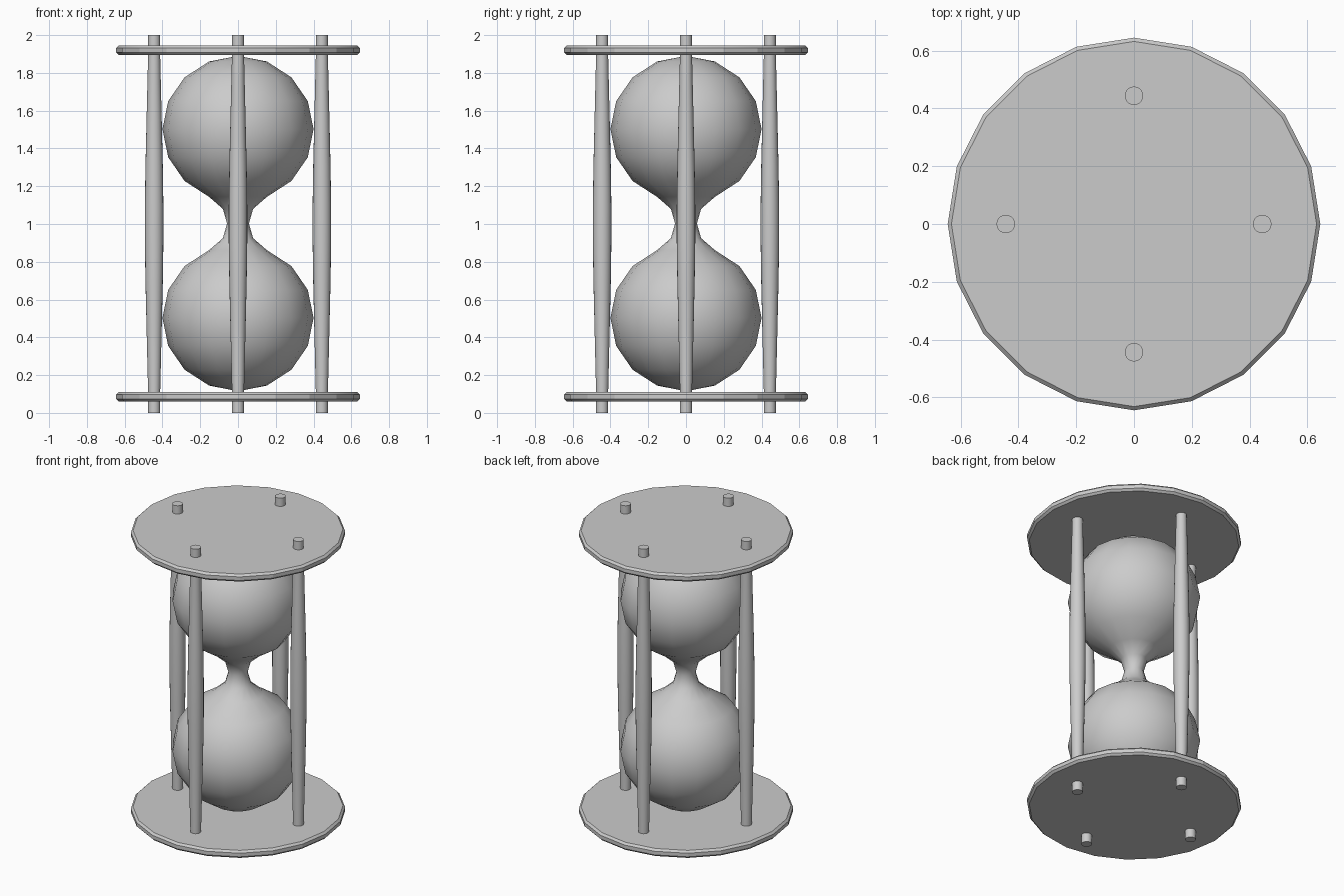
import bpy
import bmesh
from math import cos, sin, pi, radians
from mathutils import Matrix, Vector

cube = bpy.data.objects.get("Cube")
if cube:
    bpy.data.objects.remove(cube, do_unlink=True)

grey = bpy.data.materials.new("plain grey")
grey.use_nodes = True
colour = (0.6, 0.6, 0.6, 1)
grey.diffuse_color = colour
grey.node_tree.nodes["Principled BSDF"].inputs["Base Color"].default_value = colour


def lathe(name, profile, sides, angle, location=(0, 0, 0)):
    """Spin a closed (radius, height) profile around z."""
    bm = bmesh.new()
    verts = [bm.verts.new((r, 0, z)) for r, z in profile]
    edges = [bm.edges.new(pair) for pair in zip(verts, verts[1:])]
    bmesh.ops.spin(bm, geom=verts + edges, cent=(0, 0, 0), axis=(0, 0, 1),
                   angle=2 * pi, steps=sides, use_merge=True)
    bmesh.ops.remove_doubles(bm, verts=bm.verts, dist=0.0005)
    bmesh.ops.recalc_face_normals(bm, faces=bm.faces)
    mesh = bpy.data.meshes.new(name)
    bm.to_mesh(mesh)
    bm.free()
    obj = bpy.data.objects.new(name, mesh)
    obj.location = location
    bpy.context.collection.objects.link(obj)
    mesh.materials.append(grey)
    bpy.ops.object.select_all(action='DESELECT')
    obj.select_set(True)
    bpy.context.view_layer.objects.active = obj
    bpy.ops.object.shade_smooth_by_angle(angle=radians(angle))
    return obj


# End plates with bevelled rims
rim = [(0, -0.025), (0.632, -0.025), (0.645, -0.012),
       (0.645, 0.012), (0.632, 0.025), (0, 0.025)]
for name, z in (("bottom_plate", 0.085), ("top_plate", 1.92)):
    lathe(name, rim, 20, 15, (0, 0, z))

# Glass: two round bulbs joined by a narrow neck
lower = [(0.4 * sin(a), 0.503 - 0.388 * cos(a))
         for a in (i * pi / 8 for i in range(8))]
lower.append((0.08, 0.925))
upper = [(r, 2.005 - z) for r, z in reversed(lower)]
lathe("glass_bulbs", lower + [(0.058, 1.0025)] + upper, 16, 60)

# Four posts, swelling in the middle and poking through both plates
half = [(0, 0), (0.032, 0), (0.032, 0.11), (0.039, 0.4), (0.046, 0.7), (0.049, 0.9)]
post = half + [(r, 2 - z) for r, z in reversed(half)]
for i, name in enumerate(("left_post", "back_post", "right_post", "front_post")):
    a = i * pi / 2
    lathe(name, post, 20, 40, (0.444 * cos(a), 0.444 * sin(a), 0))
